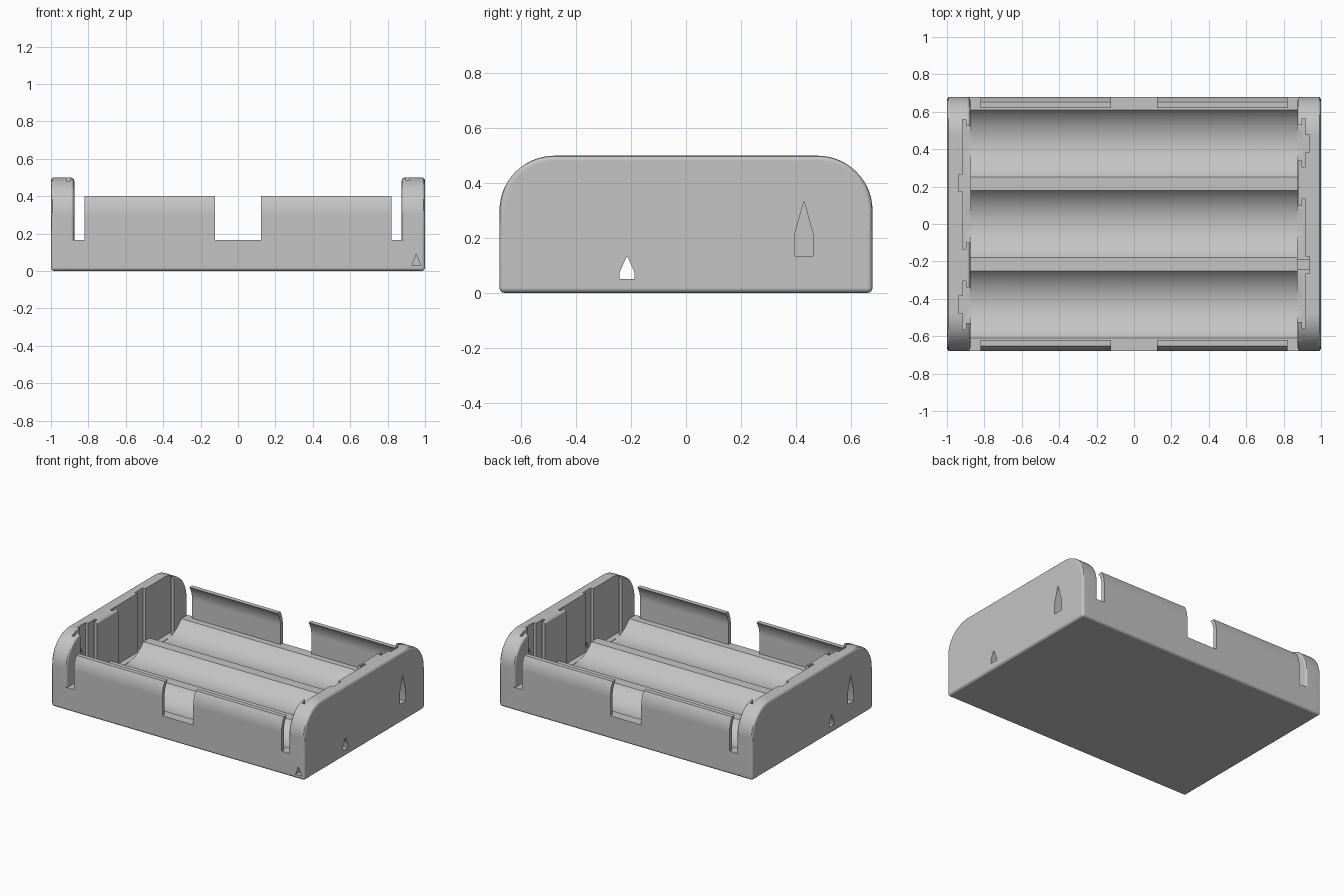
import bpy, bmesh
from math import sin, cos, pi, asin, acos, radians
from mathutils import Vector

cube = bpy.data.objects.get("Cube")
if cube:
    bpy.data.objects.remove(cube, do_unlink=True)

GREY = (0.55, 0.55, 0.55, 1)
mat = bpy.data.materials.new("matte grey plastic")
mat.use_nodes = True
mat.diffuse_color = GREY
mat.node_tree.nodes["Principled BSDF"].inputs["Base Color"].default_value = GREY

HALF_Y, HEIGHT, WALL_TOP, LEDGE = 0.68, 0.5, 0.4, 0.165
PLATE_IN, ROUND, EDGE, WALL = 0.875, 0.2, 0.018, 0.027
CH_R, CH_HALF, PITCH = 0.228, 0.18, 0.43
POCKET_Z = 0.08


def arc(cy, cz, r, a0, a1, n):
    return [(cy + r * cos(a0 + (a1 - a0) * i / n), cz + r * sin(a0 + (a1 - a0) * i / n))
            for i in range(n + 1)]


def flip(points):
    return [(-y, z) for y, z in reversed(points)]


def prism(name, outline, start, end, axis="x"):
    """Extrude a 2D outline along x (outline in y,z) or along y (outline in x,z)."""
    bm = bmesh.new()
    place = (lambda p: (start, *p)) if axis == "x" else (lambda p: (p[0], start, p[1]))
    face = bm.faces.new([bm.verts.new(place(p)) for p in outline])
    ext = bmesh.ops.extrude_face_region(bm, geom=[face])
    move = Vector((end - start, 0, 0)) if axis == "x" else Vector((0, end - start, 0))
    bmesh.ops.translate(bm, vec=move, verts=[v for v in ext["geom"] if isinstance(v, bmesh.types.BMVert)])
    bmesh.ops.recalc_face_normals(bm, faces=bm.faces)
    mesh = bpy.data.meshes.new(name)
    bm.to_mesh(mesh)
    bm.free()
    mesh.materials.append(mat)
    obj = bpy.data.objects.new(name, mesh)
    bpy.context.collection.objects.link(obj)
    return obj


def box(x0, x1, y0, y1, z0, z1):
    (x0, x1), (y0, y1) = sorted((x0, x1)), sorted((y0, y1))
    return prism("cutter", [(y0, z0), (y1, z0), (y1, z1), (y0, z1)], x0, x1)


def teardrop(y, half, z0, shoulder, tip, x0, x1):
    return prism("cutter", [(y - half, z0), (y + half, z0), (y + half, shoulder),
                            (y, tip), (y - half, shoulder)], x0, x1)


def activate(obj):
    bpy.ops.object.select_all(action="DESELECT")
    obj.select_set(True)
    bpy.context.view_layer.objects.active = obj


def apply_bevel(obj, width):
    mod = obj.modifiers.new("soft edges", "BEVEL")
    mod.width, mod.segments = width, 3
    mod.limit_method, mod.angle_limit = "ANGLE", radians(40)
    activate(obj)
    bpy.ops.object.modifier_apply(modifier=mod.name)


def cut(obj, cutters):
    for c in cutters:
        c.hide_render = True
        mod = obj.modifiers.new("cut", "BOOLEAN")
        mod.operation, mod.solver, mod.object = "DIFFERENCE", "EXACT", c
        activate(obj)
        bpy.ops.object.modifier_apply(modifier=mod.name)
        bpy.data.objects.remove(c, do_unlink=True)


def finish(obj):
    activate(obj)
    bpy.ops.object.shade_smooth_by_angle(angle=radians(30))
    mod = obj.modifiers.new("flat faces stay flat", "WEIGHTED_NORMAL")
    mod.keep_sharp = True


def tunnel():
    # small drain hole running the full length under one ridge
    return teardrop(-0.215, 0.027, 0.05, 0.075, 0.135, -1.1, 1.1)


def pocket_cutters(side):
    # stepped contact pockets, the same when turned half round
    cutters = []
    for lo, hi, key_lo, key_hi in ((0.305, 0.565, 0.385, 0.475), (-0.56, 0.135, -0.265, -0.175)):
        for a, b, near, far in ((lo + 0.035, hi - 0.035, 0.874, 0.9),
                                (lo, hi, 0.898, 0.917),
                                (key_lo, key_hi, 0.91, 0.937)):
            cutters.append(box(side * near, side * far, side * a, side * b, POCKET_Z, 0.6))
    return cutters


# Tray: outer shell with thin curved side walls, ledges and three shallow channels
cy, cz = HALF_Y - ROUND, HEIGHT - ROUND
outer = arc(HALF_Y - EDGE, EDGE, EDGE, -pi / 2, 0, 4)
outer += arc(cy, cz, ROUND, 0, asin((WALL_TOP - cz) / ROUND), 8)
r_in = ROUND - WALL
wall_inside = arc(cy, cz, r_in, asin((WALL_TOP - cz) / r_in), 0, 8)
wall_inside.append((cy + r_in, LEDGE))
dip = acos(CH_HALF / CH_R)
channels = []
for i in (1, 0, -1):
    channels += arc(i * PITCH, LEDGE + CH_R * sin(dip), CH_R, -dip, -pi + dip, 28)
tray = prism("battery_tray", outer + wall_inside + channels + flip(wall_inside) + flip(outer), -0.9, 0.9)
cut(tray, [box(-0.122, 0.122, -1, 1, LEDGE, 0.6),
           box(0.82, 1.0, -1, 1, LEDGE, 0.6),
           box(-1.0, -0.82, -1, 1, LEDGE, 0.6),
           tunnel()] + pocket_cutters(1) + pocket_cutters(-1))
finish(tray)

# End plates: rounded slabs with contact pockets and wire holes
shoulder = arc(cy, cz, ROUND, 0, pi / 2, 14)
plate_outline = [(-HALF_Y, 0), (HALF_Y, 0)] + shoulder + flip(shoulder)

for side, label in ((1, "left"), (-1, "right")):
    plate = prism(label + "_end_plate", plate_outline, *sorted((side * PLATE_IN, side)))
    apply_bevel(plate, EDGE)
    cutters = [tunnel()] + pocket_cutters(side)
    # Wire hole
    ends = sorted((side * 0.85, side * 1.1))
    cutters.append(teardrop(side * PITCH, 0.033, 0.135, 0.215, 0.335, *ends))
    # Triangular polarity mark on the front
    if side == 1:
        cutters.append(prism("cutter", [(0.93, 0.028), (0.977, 0.028), (0.953, 0.09)],
                             -0.8, -HALF_Y + 0.04, axis="y"))
    cut(plate, cutters)
    finish(plate)
